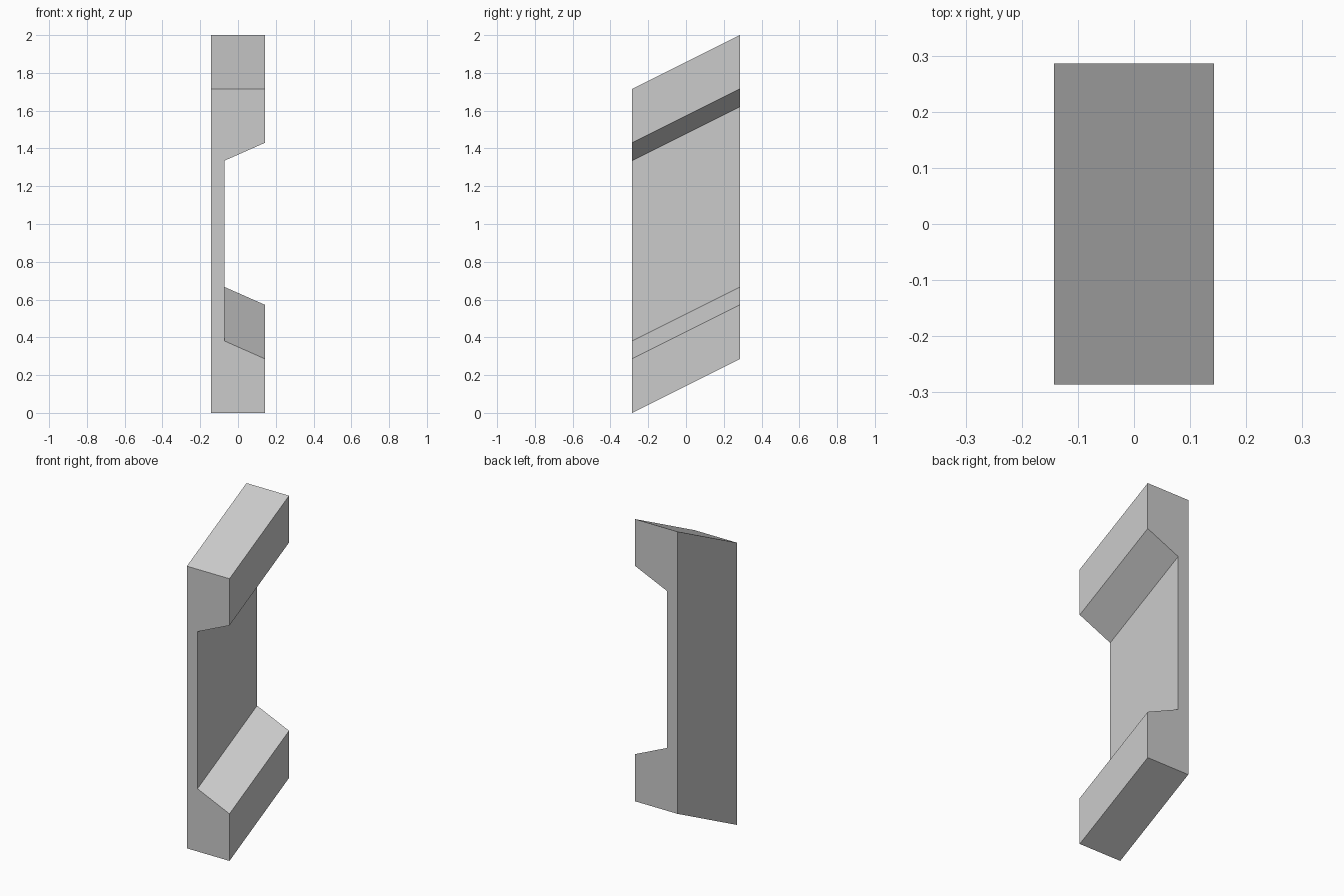
import bpy
import bmesh
from mathutils import Vector

cube = bpy.data.objects.get("Cube")
if cube:
    bpy.data.objects.remove(cube, do_unlink=True)

HALF_X, HALF_Y = 0.143, 0.286
WEB_X = -0.072           # inner face of the thin web
RISE = 2 * HALF_Y / 2    # height gained from front to back

# Plain grey finish
grey = bpy.data.materials.new("plain grey")
grey.use_nodes = True
colour = (0.6, 0.6, 0.6, 1.0)
grey.diffuse_color = colour
grey.node_tree.nodes["Principled BSDF"].inputs["Base Color"].default_value = colour

# C-shaped section on the front plane, as x and z
profile = [
    (-HALF_X, 0), (HALF_X, 0), (HALF_X, 0.286), (WEB_X, 0.381),
    (WEB_X, 1.335), (HALF_X, 1.43), (HALF_X, 1.714), (-HALF_X, 1.714),
]

# Extrude the section backwards and upwards into a slanted channel
bm = bmesh.new()
front = bm.faces.new([bm.verts.new((x, -HALF_Y, z)) for x, z in profile])
result = bmesh.ops.extrude_face_region(bm, geom=[front], use_keep_orig=True)
moved = [g for g in result["geom"] if isinstance(g, bmesh.types.BMVert)]
bmesh.ops.translate(bm, verts=moved, vec=Vector((0, 2 * HALF_Y, RISE)))
bmesh.ops.recalc_face_normals(bm, faces=bm.faces)

mesh = bpy.data.meshes.new("slanted_channel")
bm.to_mesh(mesh)
bm.free()
mesh.materials.append(grey)
channel = bpy.data.objects.new("slanted_channel", mesh)
bpy.context.collection.objects.link(channel)
